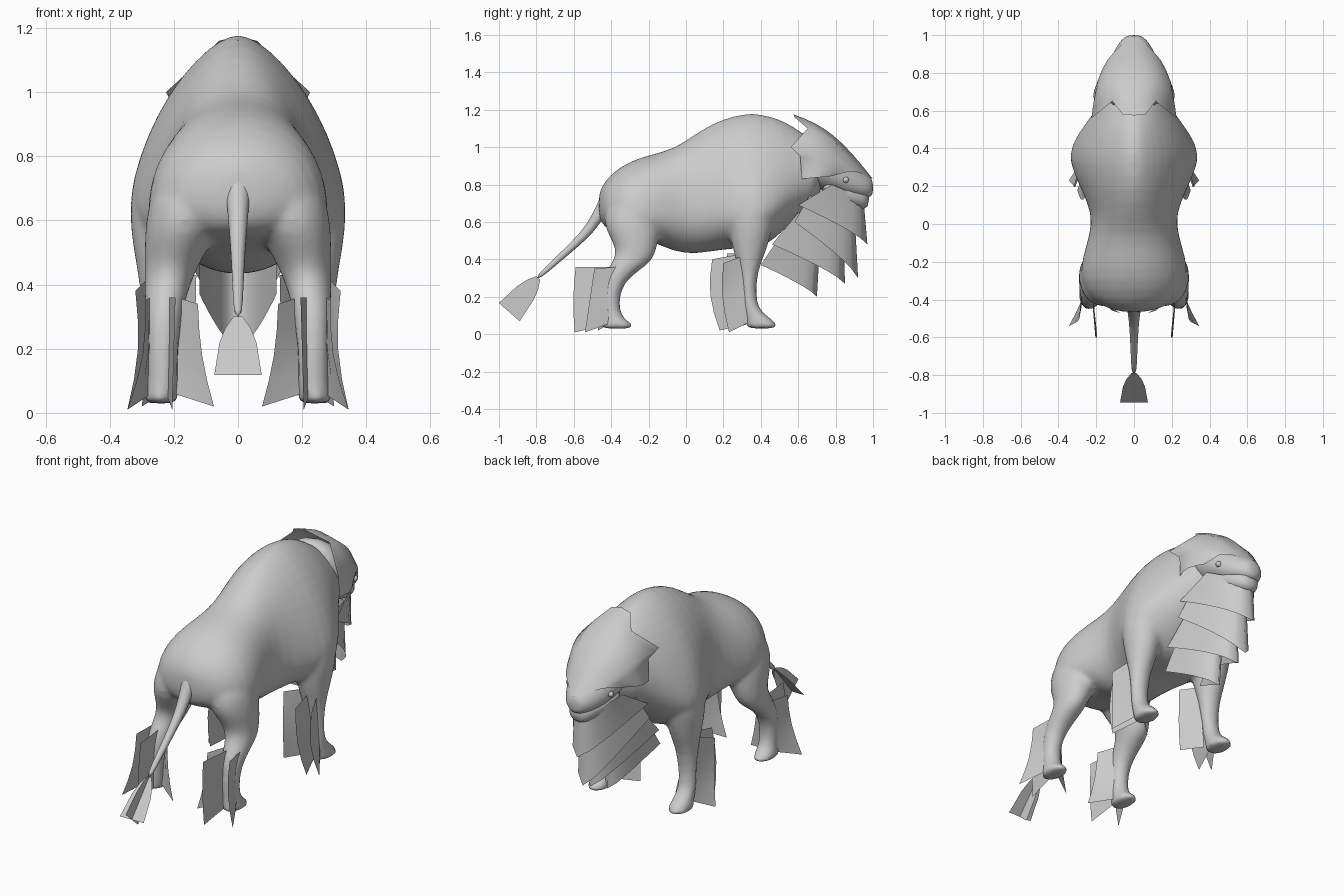
import bpy, bmesh, math
from mathutils import Vector as V

cube = bpy.data.objects.get("Cube")
if cube:
    bpy.data.objects.remove(cube)

grey = bpy.data.materials.new("plain grey")
grey.use_nodes = True
grey.diffuse_color = (0.6, 0.6, 0.6, 1)
grey.node_tree.nodes["Principled BSDF"].inputs["Base Color"].default_value = (0.6, 0.6, 0.6, 1)


def build(name, rows, closed=False, caps=False, mirror=False, subdiv=0):
    """Skin rows of points into a tube (closed) or an open sheet."""
    bm = bmesh.new()
    grid = [[bm.verts.new(p) for p in row] for row in rows]
    n = len(grid[0])
    for a, b in zip(grid, grid[1:]):
        for i in range(n if closed else n - 1):
            j = (i + 1) % n
            bm.faces.new((a[i], a[j], b[j], b[i]))
    if caps:
        bm.faces.new(grid[0][::-1])
        bm.faces.new(grid[-1])
    bmesh.ops.recalc_face_normals(bm, faces=bm.faces[:])
    for f in bm.faces:
        f.smooth = True
    me = bpy.data.meshes.new(name)
    bm.to_mesh(me)
    bm.free()
    me.materials.append(grey)
    ob = bpy.data.objects.new(name, me)
    bpy.context.collection.objects.link(ob)
    if mirror:
        ob.modifiers.new("mirror", "MIRROR").use_mirror_merge = False
    if subdiv:
        m = ob.modifiers.new("smooth", "SUBSURF")
        m.levels = m.render_levels = subdiv
    return ob


def section(y, top, bottom, width, mid, power, n=24):
    """Upright cross-section: peaked above its widest height, round below."""
    pts = []
    for k in range(n):
        a = math.tau * k / n
        c, s = math.cos(a), math.sin(a)
        e = 2 / (power if s >= 0 else 2.1)
        x = width * math.copysign(abs(c) ** e, c)
        h = (top - mid) if s >= 0 else (mid - bottom)
        pts.append((x, y, mid + h * math.copysign(abs(s) ** e, s)))
    return pts


def disc(x, y, z, rx, ry, n=14):
    return [(x + rx * math.cos(math.tau * k / n), y + ry * math.sin(math.tau * k / n), z)
            for k in range(n)]


# Torso, from rump over the hump to the neck
torso = [(-.468, .75, .63, .05, .69, 2), (-.445, .80, .58, .15, .68, 2),
         (-.40, .86, .55, .23, .66, 2.1), (-.30, .93, .525, .292, .62, 2.1),
         (-.18, .965, .495, .277, .63, 2.1), (-.06, .995, .437, .237, .65, 2.1),
         (.05, 1.075, .425, .222, .67, 2), (.18, 1.155, .45, .28, .66, 1.75),
         (.33, 1.192, .462, .35, .64, 1.55), (.42, 1.18, .46, .335, .65, 1.55),
         (.52, 1.15, .555, .27, .74, 1.62), (.62, 1.08, .64, .19, .82, 1.8),
         (.74, 1.0, .73, .14, .86, 2)]
body = build("body", [section(*r) for r in torso], True, True, subdiv=1)

# Legs with hooves, merged into the torso as one skin
hind = [(.14, -.28, .77, .07, .09), (.155, -.285, .70, .115, .14),
        (.168, -.29, .60, .124, .16), (.19, -.275, .52, .105, .138),
        (.21, -.265, .45, .083, .108), (.222, -.285, .39, .073, .108),
        (.228, -.335, .345, .065, .092), (.232, -.395, .27, .054, .055),
        (.235, -.405, .16, .048, .047), (.235, -.395, .09, .05, .055),
        (.24, -.372, .06, .054, .082), (.24, -.368, .045, .055, .087), (.24, -.368, .028, .055, .087)]
fore = [(.19, .35, .82, .07, .09), (.215, .35, .74, .105, .125),
        (.23, .35, .63, .115, .13), (.232, .345, .53, .10, .112),
        (.236, .34, .44, .08, .09), (.24, .335, .34, .06, .05),
        (.245, .335, .22, .05, .039), (.25, .345, .13, .048, .043),
        (.25, .385, .085, .053, .072), (.25, .405, .05, .059, .086), (.25, .405, .028, .059, .086)]
bpy.ops.object.select_all(action="DESELECT")
for rings in (hind, fore):
    for side in (1, -1):
        leg = build("leg", [disc(side * r[0], *r[1:]) for r in rings], True, True)
        leg.select_set(True)
body.select_set(True)
bpy.context.view_layer.objects.active = body
bpy.ops.object.join()
skin = body.modifiers.new("one skin", "REMESH")
skin.mode = "VOXEL"
skin.voxel_size = .014
skin.use_smooth_shade = True
soften = body.modifiers.new("soften", "SMOOTH")
soften.factor = .5
soften.iterations = 5

# Head with a blunt muzzle and lower jaw
head = [(.60, 1.12, .82, .15, .95, 2), (.72, 1.07, .77, .17, .92, 2),
        (.82, 1.0, .74, .15, .86, 2), (.90, .925, .725, .115, .81, 2),
        (.96, .865, .725, .08, .79, 2), (.99, .835, .735, .05, .785, 2),
        (1.0, .81, .755, .025, .785, 2)]
build("head", [section(*r) for r in head], True, True, subdiv=1)
jaw = [(.72, .86, .72, .13, .80, 2), (.80, .82, .70, .125, .77, 2),
       (.88, .80, .675, .10, .75, 2), (.94, .79, .665, .072, .73, 2),
       (.98, .77, .68, .04, .72, 2)]
build("lower_jaw", [section(*r) for r in jaw], True, True, subdiv=1)

# Eyes
for side, label in ((1, "left"), (-1, "right")):
    bpy.ops.mesh.primitive_uv_sphere_add(segments=12, ring_count=8, radius=.016,
                                         location=(side * .13, .855, .825))
    eye = bpy.context.object
    eye.name = label + "_eye"
    eye.data.materials.append(grey)
    bpy.ops.object.shade_smooth()

# Mane cap: bulged sheet over the head with a ragged back edge
cap_back = [(0, .575, 1.175), (.06, .58, 1.16), (.115, .65, 1.10),
            (.225, .56, 1.0), (.195, .61, .95), (.20, .62, .83)]
cap_front = [(0, .999, .83), (.045, .97, .84), (.08, .935, .86),
             (.11, .905, .87), (.14, .87, .87), (.165, .78, .845)]
rows = []
for k in range(9):
    t = k / 8
    row = []
    for i, (b, f) in enumerate(zip(cap_back, cap_front)):
        p = V(b).lerp(V(f), t)
        lift = math.sin(math.pi * t) * .06
        a = i / 5 * math.pi / 2
        row.append(p + V((math.sin(a) * lift * .5, 0, math.cos(a) * lift)))
    rows.append([(-p.x, p.y, p.z) for p in row[:0:-1]] + row)
build("mane_cap", rows)


def plate(name, a, b, c, d, bow=(0, 0, 0)):
    """Mirrored thin hair sheet: a-b is the rooted edge, c-d the free edge."""
    rows = []
    for k in range(5):
        t = k / 4
        off = V(bow) * math.sin(math.pi * t)
        p, q = V(a).lerp(V(b), t), V(c).lerp(V(d), t) + off
        rows.append([p, p.lerp(q, .5) + off * .3, q])
    build(name, rows, mirror=True)


# Beard: overlapping U-shaped sheets (centre top, centre bottom, side top, side bottom)
beard = [((.95, .71), (.97, .48), (.15, .78, .80), (.185, .60, .69)),
         ((.90, .66), (.92, .30), (.15, .66, .74), (.18, .58, .60)),
         ((.84, .60), (.85, .27), (.13, .60, .65), (.155, .46, .48)),
         ((.72, .55), (.70, .20), (.12, .50, .52), (.12, .40, .37))]
for n, (ct, cb, st, sb) in enumerate(beard):
    rows = []
    for k in range(-6, 7):
        s = abs(k) / 6
        sign = -1 if k < 0 else 1
        edge = []
        for (cy, cz), (sx, sy, sz) in ((ct, st), (cb, sb)):
            edge.append(V((sign * sx * s ** .68, cy + (sy - cy) * s ** 1.25, cz + (sz - cz) * s)))
        rows.append([edge[0], edge[0].lerp(edge[1], .5), edge[1]])
    build("beard_layer_%d" % (n + 1), rows)

# Leg feathering: hair sheets rooted on the outer, rear and inner side of each leg
plate("hind_outer_fringe", (.275, -.36, .36), (.27, -.40, .06), (.29, -.49, .35), (.345, -.54, .01), (-.02, 0, 0))
plate("hind_middle_fringe", (.215, -.40, .36), (.22, -.42, .05), (.195, -.59, .36), (.205, -.595, .01), (0, -.01, 0))
plate("hind_inner_fringe", (.19, -.36, .36), (.20, -.40, .06), (.125, -.45, .34), (.075, -.47, .02), (.012, 0, 0))
plate("front_outer_fringe", (.28, .31, .42), (.28, .33, .06), (.32, .20, .38), (.345, .23, .01), (-.02, -.02, 0))
plate("front_middle_fringe", (.24, .30, .43), (.25, .32, .05), (.26, .14, .40), (.30, .18, .02), (0, -.03, 0))
plate("front_inner_fringe", (.195, .31, .43), (.21, .33, .06), (.13, .22, .43), (.11, .25, .04), (.01, -.02, 0))

# Tail: tapering tube following a sagging path
tail = [(-.40, .76, .05), (-.45, .67, .038), (-.51, .565, .029), (-.59, .485, .023),
        (-.69, .395, .018), (-.80, .295, .014)]
rows = []
for y, z, r in tail:
    rows.append([(r * math.cos(a), y + r * .68 * math.sin(a), z - r * .73 * math.sin(a))
                 for a in (math.tau * k / 10 for k in range(10))])
build("tail", rows, True, True, subdiv=1)

# Tail tuft: two crossed sheets, widening to a blunt end
start, end = V((0, -.79, .30)), V((0, -.945, .118))
for name, across in (("tail_tuft_flat", V((1, 0, 0))), ("tail_tuft_upright", V((0, -.75, .66)))):
    rows = []
    for t, w in ((0, .014), (.2, .04), (.45, .058), (1, .074)):
        c = start.lerp(end, t)
        rows.append([c - across * w, c, c + across * w])
    build(name, rows)
